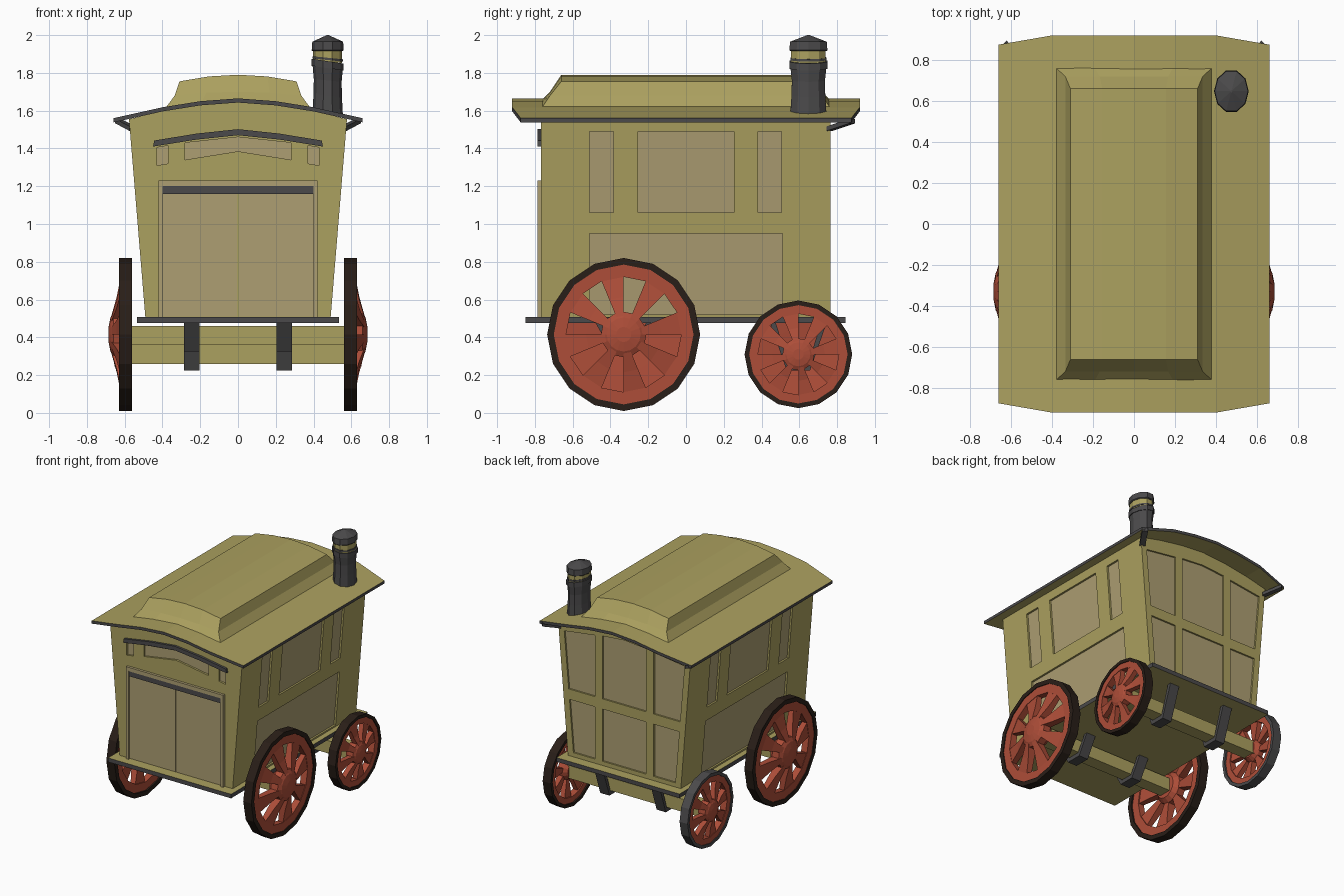
import bpy, bmesh
from math import sin, cos, pi, radians

if "Cube" in bpy.data.objects:
    bpy.data.objects.remove(bpy.data.objects["Cube"])


def material(name, r, g, b):
    m = bpy.data.materials.new(name)
    m.diffuse_color = (r, g, b, 1)
    m.use_nodes = True
    m.node_tree.nodes["Principled BSDF"].inputs["Base Color"].default_value = m.diffuse_color
    return m


OLIVE = material("olive_paint", .41, .355, .115)
TAN = material("tan_panel", .42, .345, .17)
RED = material("red_wheel", .42, .075, .04)
TYRE = material("dark_tyre", .022, .013, .009)
IRON = material("dark_iron", .07, .068, .07)


def loft(name, rings, mat, strip=False, closed=False, edge_mat=None):
    """Skin a list of equal-length rings; cap ends with n-gons or strips."""
    bm = bmesh.new()
    vs = [[bm.verts.new(p) for p in ring] for ring in rings]
    n = len(vs[0])
    pairs = list(zip(vs, vs[1:])) + ([(vs[-1], vs[0])] if closed else [])
    for a, b in pairs:
        for i in range(n):
            j = (i + 1) % n
            f = bm.faces.new((a[i], a[j], b[j], b[i]))
            f.material_index = 1 if edge_mat else 0
    if not closed:
        for ring in (vs[0], vs[-1]):
            if strip:
                for i in range(n // 2 - 1):
                    bm.faces.new((ring[i], ring[i + 1], ring[n - 2 - i], ring[n - 1 - i]))
            else:
                bm.faces.new(ring)
    bmesh.ops.recalc_face_normals(bm, faces=bm.faces)
    me = bpy.data.meshes.new(name)
    bm.to_mesh(me)
    bm.free()
    me.materials.append(mat)
    if edge_mat:
        me.materials.append(edge_mat)
    ob = bpy.data.objects.new(name, me)
    bpy.context.scene.collection.objects.link(ob)
    return ob


def prism_y(name, pts, y0, y1, mat):
    return loft(name, [[(x, y, z) for x, z in pts] for y in (y0, y1)], mat)


def prism_x(name, pts, x0, x1, mat):
    return loft(name, [[(x, y, z) for y, z in pts] for x in (x0, x1)], mat)


def rect(a0, a1, b0, b1):
    return [(a0, b0), (a1, b0), (a1, b1), (a0, b1)]


# Body with flared sides and arched top
def wall(z):
    return .49 + .083 * (z - .5)


body = prism_y("body", [(-.49, .5), (.49, .5), (.577, 1.555), (.39, 1.6), (.2, 1.635), (0, 1.65),
                        (-.2, 1.635), (-.39, 1.6), (-.577, 1.555)], -.767, .765, OLIVE)


def carve(cutter):
    bpy.context.view_layer.objects.active = body
    mod = body.modifiers.new("recess", 'BOOLEAN')
    mod.operation = 'DIFFERENCE'
    mod.solver = 'EXACT'
    mod.object = cutter
    bpy.ops.object.modifier_apply(modifier=mod.name)
    bpy.data.objects.remove(cutter)


def side_panel(s, y0, y1, z0, z1):
    def slab(d0, d1):
        return [(s * (wall(z) + d), z) for z, d in ((z0, d0), (z0, d1), (z1, d1), (z1, d0))]
    carve(prism_y("cutter", slab(-.018, .1), y0, y1, OLIVE))
    prism_y("side_panel", slab(-.03, -.015), y0, y1, TAN)


def end_panel(name, pts, s):
    carve(prism_y("cutter", pts, s * .749, s * .9, OLIVE))
    prism_y(name, pts, s * .735, s * .752, TAN)


# Recessed panels: sides
for s in (-1, 1):
    for y0, y1 in ((-.51, -.385), (-.255, .255), (.38, .505)):
        side_panel(s, y0, y1, 1.06, 1.49)
    side_panel(s, -.51, .51, .52, .95)

# Recessed panels: back
for z0, z1, rise in ((.54, .95, 0), (1.03, 1.5, .04)):
    end_panel("back_panel", [(-.19, z0), (.19, z0), (.19, z1 + rise * .6), (0, z1 + rise),
                             (-.19, z1 + rise * .6)], 1)
    for s in (-1, 1):
        end_panel("back_panel", [(s * .255, z0), (s * (wall(z0) - .05), z0),
                                 (s * (wall(z1) - .05), z1 - rise * .6), (s * .255, z1 + rise * .3)], 1)

# Front: fanlight panels, arched moulding, double doors and frame
end_panel("fanlight", [(-.28, 1.34), (0, 1.385), (.28, 1.34), (.28, 1.43), (0, 1.46), (-.28, 1.43)], -1)
for s in (-1, 1):
    end_panel("fanlight_end", [(s * .37, 1.32), (s * .43, 1.31), (s * .43, 1.405), (s * .37, 1.415)], -1)
arch = [(-.45, 1.41), (-.22, 1.447), (0, 1.47), (.22, 1.447), (.45, 1.41)]
prism_y("door_moulding", arch + [(x * .985, z + .032) for x, z in arch[::-1]], -.785, -.75, IRON)
for s in (-1, 1):
    prism_y("door", rect(s * .004, s * .4, .51, 1.2), -.773, -.75, TAN)
    prism_y("door_frame", rect(s * .4, s * .422, .505, 1.23), -.787, -.75, TAN)
prism_y("door_head", rect(-.4, .4, 1.2, 1.23), -.787, -.75, TAN)
prism_y("door_bar", rect(-.4, .4, 1.16, 1.2), -.784, -.76, IRON)

# Floor plate with iron edge
loft("floor", [[(x, y, z) for x, y in rect(-.535, .535, -.85, .845)] for z in (.475, .507)],
     OLIVE, edge_mat=IRON)

# Arched roof
ROOF = [(.66, .875, 1.56), (.4, .92, 1.618), (.2, .92, 1.65), (0, .92, 1.665)]
half = [(-x, y, z) for x, y, z in ROOF] + ROOF[-2::-1]


def roof_ring(dz):
    return [(x, -y, z + dz) for x, y, z in half] + [(x, y, z + dz) for x, y, z in half[::-1]]


loft("roof", [roof_ring(-.022), roof_ring(0)], OLIVE, strip=True, edge_mat=IRON)


# Raised roof lantern
def arch_ring(hx, hy, z_edge, z_mid):
    row = [(hx * t, z_edge + (z_mid - z_edge) * (1 - t * t)) for t in (-1, -.5, 0, .5, 1)]
    return [(x, -hy, z) for x, z in row] + [(x, hy, z) for x, z in row[::-1]]


loft("roof_lantern", [arch_ring(.39, .77, 1.605, 1.65), arch_ring(.335, .72, 1.68, 1.70),
                      arch_ring(.31, .66, 1.755, 1.79)], OLIVE, strip=True)

# Rear eave brackets
for s in (-1, 1):
    loft("eave_bracket", [[(s * (x + a), y - a, z + b) for a, b in rect(-.015, .015, -.012, .012)]
                          for x, y, z in ((.56, .76, 1.505), (.635, .88, 1.545))], IRON)


# Chimney: ten-sided stack, collars and cap
def flue(name, profile, mat, slope):
    rings = []
    for r, z in profile:
        pts = [(r * .8 * cos(i * pi / 5), r * sin(i * pi / 5)) for i in range(10)]
        rings.append([(.475 + x, .648 + y, z - slope * x) for x, y in pts])
    loft(name, rings, mat, strip=True)


flue("chimney_stack", [(.1, 1.59), (.094, 1.68), (.092, 1.76), (.1, 1.83)], IRON, .1)
flue("chimney_collar", [(.106, 1.825), (.106, 1.862)], IRON, .15)
flue("chimney_neck", [(.096, 1.86), (.096, 1.925)], OLIVE, .1)
flue("chimney_ring", [(.1, 1.868), (.1, 1.88)], IRON, .1)
flue("chimney_cap", [(.1, 1.915), (.106, 1.92), (.102, 1.965), (.006, 2.0)], IRON, 0)

SEG = 16


def wheel(s, cy, cz, R, tyre_mat):
    """Sixteen-sided wheel with eight wedge spokes; s is the side of the wagon."""
    k = R / .405

    def pt(r, a, x):
        return (s * x, cy + r * k * cos(a), cz + r * k * sin(a))

    def lathe(name, profile, mat, closed=False):
        loft(name, [[pt(r, 2 * pi * i / SEG, x) for i in range(SEG)] for r, x in profile],
             mat, closed=closed)

    lathe("tyre", [(.37, .56), (.405, .56), (.405, .63), (.37, .63)], tyre_mat, True)
    lathe("wheel_rim", [(.305, .572), (.373, .572), (.373, .624), (.305, .624)], RED, True)
    d = .6
    lathe("hub", [(.09, .565), (.12, .6), (.12, d + .058 * k), (.09, d + .075 * k), (.04, d + .085 * k)], RED)
    for i in range(8):
        a0 = 2 * pi * (2 * i + (s < 0)) / SEG
        a1 = a0 + 2 * pi / SEG
        loft("spoke", [[pt(r, a0, x0), pt(r, a1, x0), pt(r, a1, x1), pt(r, a0, x1)]
                       for r, x0, x1 in ((.1, .6, d + .07 * k), (.2, .59, d + .042 * k), (.31, .58, .62))], RED)


# Wheels, axle beams and iron straps
for cy, cz, R, z0 in ((-.33, .415, .405, .36), (.595, .31, .285, .26)):
    for s in (-1, 1):
        wheel(s, cy, cz, R, IRON if (s < 0 and cy > 0) else TYRE)
    prism_x("axle_beam", rect(cy - .05, cy + .05, z0, z0 + .1), -.59, .59, OLIVE)
    zb = z0 - .035
    strap = [(-.15, .478), (-.062, zb), (.062, zb), (.15, .478), (.12, .478), (.05, zb + .03),
             (-.05, zb + .03), (-.12, .478)]
    for s in (-1, 1):
        prism_x("axle_strap", [(cy + y, z) for y, z in strap], s * .205, s * .285, IRON)
